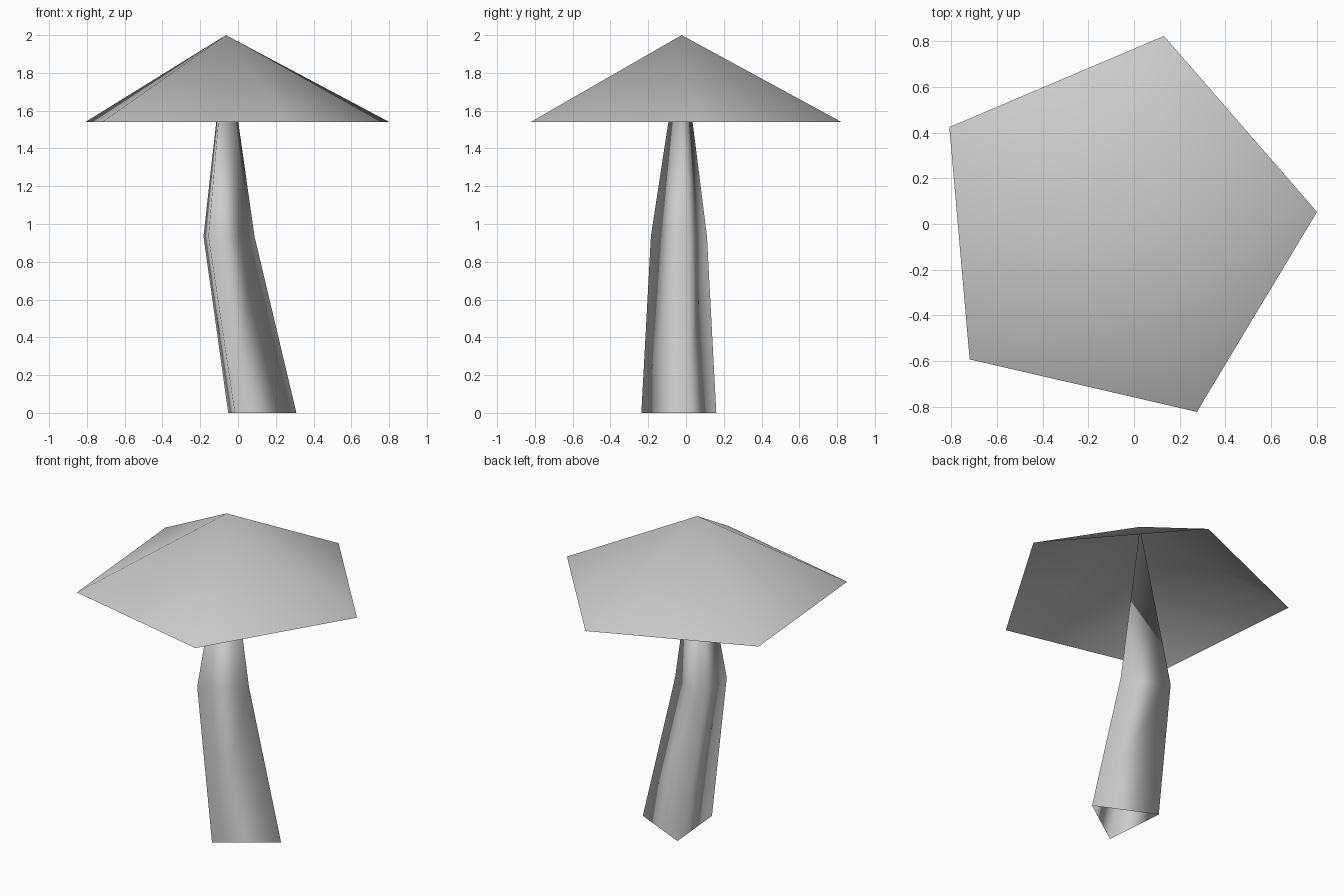
import bpy
import bmesh
from math import cos, sin, radians

default_cube = bpy.data.objects.get("Cube")
if default_cube:
    bpy.data.objects.remove(default_cube, do_unlink=True)

GREY = (0.6, 0.6, 0.6, 1.0)
APEX = (-0.064, -0.023, 2.0)
TURN = radians(5)

grey = bpy.data.materials.new("plain grey")
grey.use_nodes = True
grey.diffuse_color = GREY
grey.node_tree.nodes["Principled BSDF"].inputs["Base Color"].default_value = GREY


def pointed_shell(name, sides, rings):
    """Open-bottomed smooth shell through (x, y, z, radius) rings, closing at the apex."""
    bm = bmesh.new()
    loops = []
    for x, y, z, r in rings:
        angles = [TURN + radians(360 * i / sides) for i in range(sides)]
        loops.append([bm.verts.new((x + r * cos(a), y + r * sin(a), z)) for a in angles])
    tip = bm.verts.new(APEX)
    for i in range(sides):
        j = (i + 1) % sides
        for low, high in zip(loops, loops[1:]):
            bm.faces.new((low[i], low[j], high[j], high[i]))
        bm.faces.new((loops[-1][i], loops[-1][j], tip))
    for face in bm.faces:
        face.smooth = True
    mesh = bpy.data.meshes.new(name)
    bm.to_mesh(mesh)
    bm.free()
    mesh.materials.append(grey)
    obj = bpy.data.objects.new(name, mesh)
    bpy.context.collection.objects.link(obj)
    return obj


# Wide five-sided cap, hollow underneath
pointed_shell("cap", 5, [(APEX[0], APEX[1], 1.54, 0.868)])

# Bent three-sided stem, tapering up into the cap's peak
pointed_shell("stem", 3, [(0.08, -0.028, 0.0, 0.23),
                          (-0.084, -0.03, 0.935, 0.172)])
